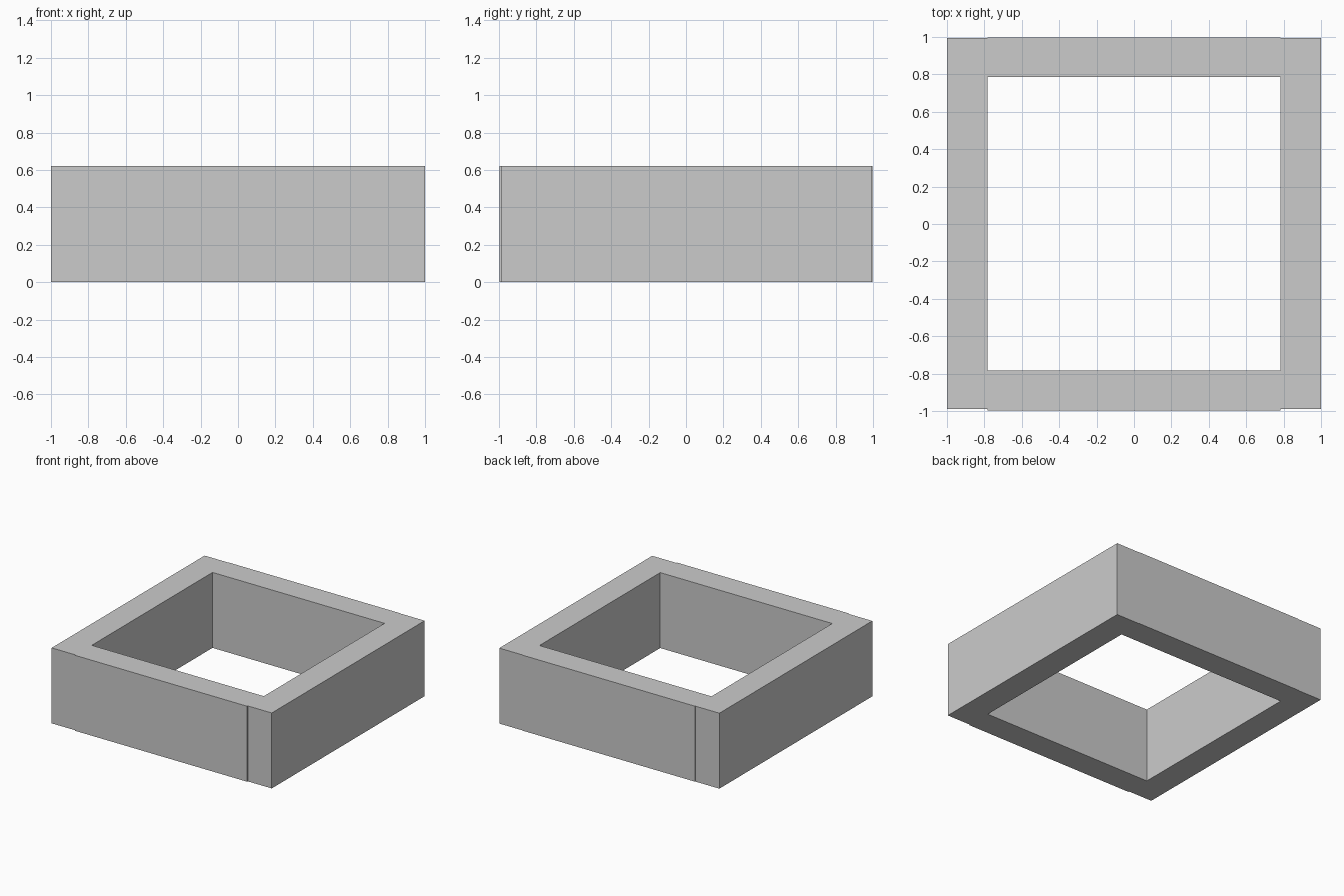
import bpy

if "Cube" in bpy.data.objects:
    bpy.data.objects.remove(bpy.data.objects["Cube"])

HEIGHT = 0.62


def wall(name, x0, x1, y0, y1):
    """Box wall standing on the ground between the given limits."""
    bpy.ops.mesh.primitive_cube_add(
        size=1, location=((x0 + x1) / 2, (y0 + y1) / 2, HEIGHT / 2))
    obj = bpy.context.object
    obj.name = name
    obj.scale = (x1 - x0, y1 - y0, HEIGHT)
    bpy.ops.object.transform_apply(location=False, rotation=False, scale=True)
    return obj


# Side walls run the full depth
wall("left_wall", -1.0, -0.782, -0.99, 0.995)
wall("right_wall", 0.782, 1.0, -0.99, 0.995)

# Front and back walls fit between the sides, front one slightly proud
wall("front_wall", -0.782, 0.782, -0.998, -0.782)
wall("back_wall", -0.782, 0.782, 0.786, 0.998)
